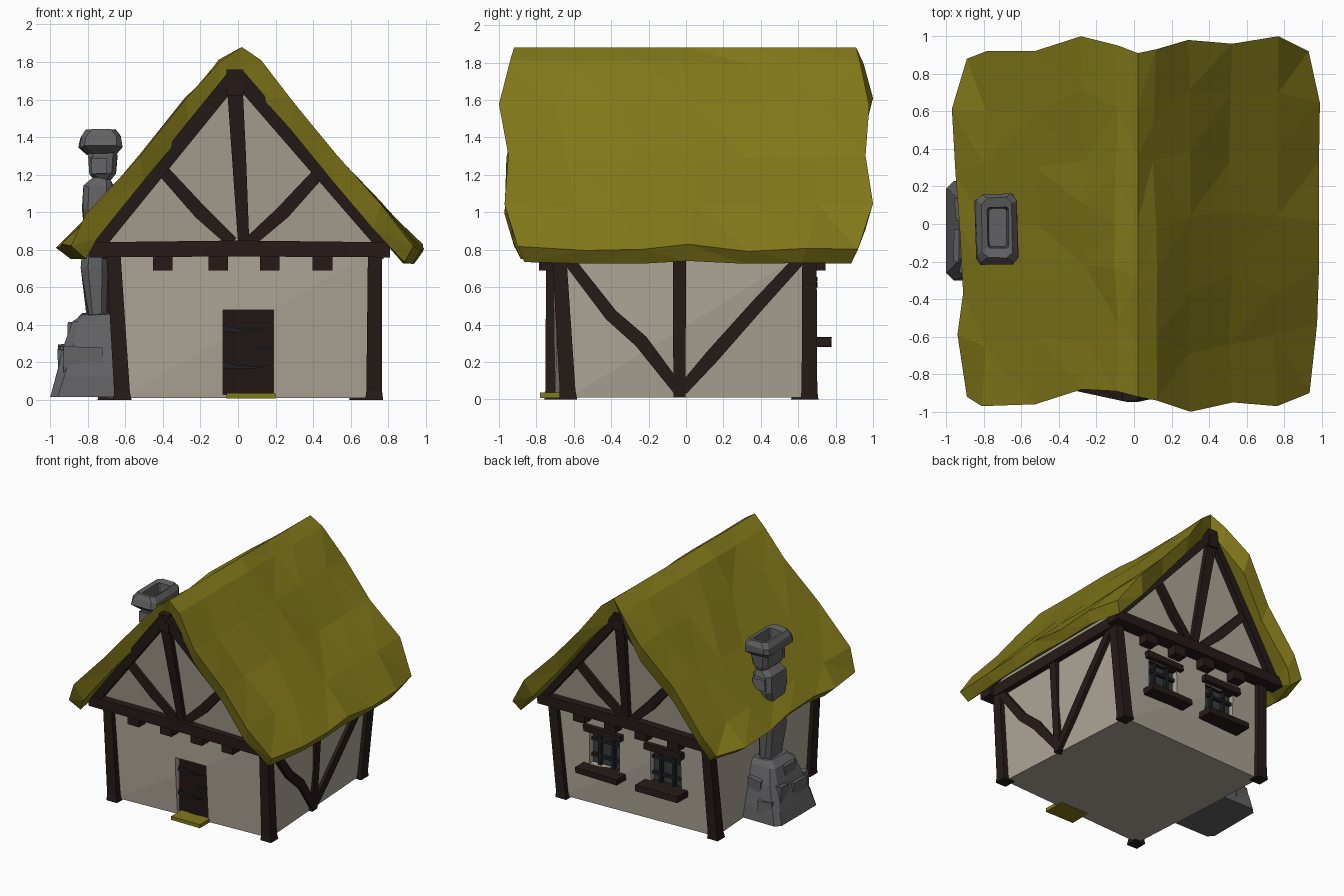
import bpy, bmesh, random
from mathutils import Vector

random.seed(4)


def material(name, rgb):
    m = bpy.data.materials.new(name)
    m.diffuse_color = (*rgb, 1)
    return m


WOOD = material("dark_wood", (0.019, 0.011, 0.009))
DOOR = material("door_wood", (0.014, 0.008, 0.007))
WALL = material("plaster", (0.42, 0.38, 0.31))
THATCH = material("thatch", (0.225, 0.19, 0.01))
STONE = material("stone", (0.12, 0.12, 0.125))
IRON = material("iron", (0.013, 0.014, 0.016))
GLASS = material("glass", (0.04, 0.045, 0.05))


def make(name, verts, faces, mat, triangulate=False):
    me = bpy.data.meshes.new(name)
    me.from_pydata([tuple(v) for v in verts], [], faces)
    bm = bmesh.new()
    bm.from_mesh(me)
    if triangulate:
        bmesh.ops.triangulate(bm, faces=bm.faces)
    bmesh.ops.recalc_face_normals(bm, faces=bm.faces)
    bm.to_mesh(me)
    bm.free()
    ob = bpy.data.objects.new(name, me)
    me.materials.append(mat)
    bpy.context.collection.objects.link(ob)
    return ob


def loft(name, rings, mat, caps=True, triangulate=False):
    n = len(rings[0])
    verts = [v for r in rings for v in r]
    faces = [(k * n + i, k * n + (i + 1) % n, (k + 1) * n + (i + 1) % n, (k + 1) * n + i)
             for k in range(len(rings) - 1) for i in range(n)]
    ends = (0, len(verts) - n)
    if caps == "strip":  # close a folded shell with quads between its two sides
        h = n // 2
        faces += [tuple(b + k for k in (i, i + 1, n - 2 - i, n - 1 - i)) for b in ends for i in range(h - 1)]
    elif caps:
        faces += [tuple(range(b, b + n)) for b in ends]
    return make(name, verts, faces, mat, triangulate)


def box(name, x, y, z, mat, jitter=0.0):
    j = lambda: random.uniform(-jitter, jitter)
    rings = [[(a + j(), b + j(), c + j()) for a, b in
              ((x[0], y[0]), (x[1], y[0]), (x[1], y[1]), (x[0], y[1]))] for c in z]
    return loft(name, rings, mat)


def beam(name, pts, normal, widths, depth, mat=WOOD):
    """Timber swept along pts, lying flat against a wall with the given normal."""
    pts, nrm = [Vector(p) for p in pts], Vector(normal)
    rings = []
    for i, p in enumerate(pts):
        t = pts[min(i + 1, len(pts) - 1)] - pts[max(i - 1, 0)]
        s = t.cross(nrm).normalized() * widths[i] / 2
        d = nrm * depth / 2
        rings.append([p - s - d, p + s - d, p + s + d, p - s + d])
    return loft(name, rings, mat)


# Walls: the foot is slightly twisted against the top
foot = [(-0.62, -0.70), (0.725, -0.625), (0.645, 0.665), (-0.70, 0.61)]
head = [(-0.67, -0.71), (0.73, -0.68), (0.73, 0.66), (-0.66, 0.66)]
walls = loft("walls", [[(x, y, 0.01) for x, y in foot], [(x, y, 0.80) for x, y in head]],
             WALL, triangulate=True)

# Door and window recesses
openings = [((-0.08, 0.19), (-0.9, -0.62), (0.03, 0.48))]
window_x = (0.275, -0.275)
openings += [((x - 0.135, x + 0.135), (0.60, 0.9), (0.33, 0.60)) for x in window_x]
for o in openings:
    cutter = box("recess_cutter", *o, WALL)
    cutter.hide_render = True
    mod = walls.modifiers.new("recess", "BOOLEAN")
    mod.operation, mod.solver, mod.object = "DIFFERENCE", "EXACT", cutter
    bpy.context.view_layer.objects.active = walls
    bpy.ops.object.modifier_apply(modifier=mod.name)
    bpy.data.objects.remove(cutter)

# Leaning corner posts
for (fx, fy), (hx, hy) in zip([(-0.615, -0.71), (0.725, -0.63), (0.64, 0.66), (-0.70, 0.61)],
                              [(-0.665, -0.71), (0.73, -0.68), (0.73, 0.66), (-0.66, 0.66)]):
    rings = []
    for t, w in ((0, 0.048), (0.06, 0.042), (0.5, 0.04), (1, 0.038)):
        x, y = fx + (hx - fx) * t, fy + (hy - fy) * t
        rings.append([(x + a * w, y + b * w, 0.80 * t)
                      for a, b in ((-1, -1), (1, -1), (1, 1), (-1, 1))])
    loft("corner_post", rings, WOOD)

# Right wall centre post and braces, plates under both eaves
beam("side_post", [(0.69, -0.035, 0.01), (0.735, -0.035, 0.8)], (1, 0, 0), (0.065, 0.07), 0.06)
for pts in ([(0.69, -0.04, 0.05), (0.717, -0.24, 0.31), (0.726, -0.40, 0.45), (0.735, -0.64, 0.76)],
            [(0.69, -0.02, 0.05), (0.70, 0.14, 0.23), (0.715, 0.38, 0.50), (0.73, 0.62, 0.76)]):
    beam("side_brace", pts, (1, 0, 0), (0.06, 0.075, 0.07, 0.06), 0.06)
for x in (-0.68, 0.735):
    box("wall_plate", (x - 0.04, x + 0.04), (-0.72, 0.68), (0.75, 0.84), WOOD)

# Gables lean outwards up to the ridge; the framing follows the lean
gable = [(-0.74, 0.78), (0.76, 0.78), (0.76, 0.84), (0.0, 1.73), (-0.74, 0.84)]


def lean(s, z, out=0.0):
    return -0.02 + s * (0.725 + out + 0.16 * max(0, z - 0.84) / 0.9)


loft("gable_walls", [[(x, lean(s, z), z) for x, z in gable] for s in (-1, 1)], WALL)
n = (0, 1, 0)
framing = [("king_post", [(0.03, 0.84), (0.005, 1.3), (-0.02, 1.72)], (0.06, 0.075, 0.085), 0.06),
           ("gable_brace", [(-0.03, 0.84), (-0.2, 1.0), (-0.39, 1.21)], (0.06, 0.075, 0.065), 0.05),
           ("gable_brace", [(0.06, 0.84), (0.24, 1.0), (0.46, 1.24)], (0.06, 0.075, 0.065), 0.05),
           ("rafter", [(-0.745, 0.83), (-0.01, 1.735)], (0.08, 0.08), 0.07),
           ("rafter", [(0.775, 0.83), (-0.01, 1.735)], (0.08, 0.08), 0.07)]
for s in (-1, 1):
    y = lean(s, 0.8, 0.01)
    beam("tie_beam", [(-0.79, y, 0.80), (0.0, y, 0.807), (0.81, y, 0.80)], n, (0.08, 0.085, 0.08), 0.11)
    for name, pts, widths, depth in framing:
        beam(name, [(x, lean(s, z, 0.008), z) for x, z in pts], n, widths, depth)
    top = lean(s, 1.70)
    box("ridge_beam_end", (-0.06, 0.03), sorted((top - s * 0.1, top + s * 0.045)), (1.62, 1.76), WOOD)
    for x in (-0.40, -0.105, 0.17, 0.45):
        box("joist_end", (x - 0.052, x + 0.052), sorted((y - s * 0.1, y + s * 0.03)), (0.69, 0.77), WOOD)

# Thatched roof: uneven thick shell; columns are outer x,z, inner x,z, front y, back y
section = [(-0.96, 0.82, -0.88, 0.75, -0.92, 0.88), (-0.80, 0.98, -0.75, 0.86, -0.97, 0.92),
           (-0.52, 1.29, -0.50, 1.17, -0.96, 0.92), (-0.27, 1.60, -0.26, 1.46, -0.88, 1.00),
           (-0.09, 1.80, -0.10, 1.64, -0.89, 0.95), (0.02, 1.88, -0.01, 1.755, -0.92, 0.91),
           (0.11, 1.80, 0.10, 1.64, -0.94, 0.93), (0.29, 1.57, 0.28, 1.44, -1.00, 0.98),
           (0.52, 1.30, 0.50, 1.17, -0.95, 0.96), (0.76, 1.04, 0.72, 0.91, -0.97, 1.00),
           (0.98, 0.80, 0.93, 0.725, -0.90, 0.92)]
eave_left = (0.07, 0.02, 0.05, 0.03, 0.01, -0.01, 0.07)
eave_right = (-0.045, -0.005, 0.005, 0.005, 0.005, 0.01, -0.05)
rows, last = 7, len(section) - 1
rings = []
for r in range(rows):
    t = r / (rows - 1)
    outer, inner = [], []
    for i, (ox, oz, ix, iz, yf, yb) in enumerate(section):
        y = yf + (yb - yf) * t + (random.uniform(-0.07, 0.07) if 0 < r < rows - 1 else 0)
        bump = 0 if i in (0, 5, last) else random.uniform(-0.02, 0.02)
        shift = eave_left[r] if i == 0 else eave_right[r] if i == last else 0
        side = -1 if i < 5 else 1
        edge = random.uniform(-0.01, 0.03) if i in (0, last) else 0
        outer.append((ox + shift + side * bump * 0.7, y, oz + bump * 0.6 + edge))
        inner.append((ix + shift, y * 0.96, iz + max(0, edge) * 0.5))
    rings.append(outer + inner[::-1])
loft("thatched_roof", rings, THATCH, caps="strip", triangulate=True)


# Chimney: chamfered rings, base to hollow cap
def ring(x0, x1, y0, y1, z, c=0.03, j=0.008):
    pts = [(x0 + c, y0), (x1 - c, y0), (x1, y0 + c), (x1, y1 - c),
           (x1 - c, y1), (x0 + c, y1), (x0, y1 - c), (x0, y0 + c)]
    q = lambda: random.uniform(-j, j)
    return [(x + q(), y + q(), z + q()) for x, y in pts]


loft("chimney_base", [ring(-1.0, -0.60, -0.30, 0.23, 0.015, 0.04, 0),
                      ring(-0.98, -0.60, -0.28, 0.22, 0.12, 0.05),
                      ring(-0.92, -0.60, -0.22, 0.17, 0.30, 0.04),
                      ring(-0.88, -0.62, -0.18, 0.13, 0.42), ring(-0.82, -0.64, -0.15, 0.10, 0.46)], STONE)
loft("chimney_stack", [ring(-0.80, -0.70, -0.13, 0.08, 0.44), ring(-0.83, -0.70, -0.14, 0.09, 0.70),
                       ring(-0.82, -0.69, -0.13, 0.08, 0.92), ring(-0.83, -0.67, -0.16, 0.11, 1.02),
                       ring(-0.82, -0.67, -0.15, 0.10, 1.14), ring(-0.77, -0.67, -0.13, 0.08, 1.18),
                       ring(-0.79, -0.65, -0.14, 0.09, 1.21), ring(-0.80, -0.64, -0.15, 0.10, 1.30),
                       ring(-0.78, -0.66, -0.14, 0.09, 1.34)], STONE)
loft("chimney_cap", [ring(-0.80, -0.65, -0.17, 0.12, 1.31), ring(-0.845, -0.62, -0.21, 0.16, 1.35),
                     ring(-0.84, -0.62, -0.20, 0.16, 1.40), ring(-0.81, -0.65, -0.18, 0.14, 1.44, 0.03, 0.004),
                     ring(-0.78, -0.67, -0.13, 0.09, 1.43, 0.01, 0.003),
                     ring(-0.77, -0.68, -0.12, 0.08, 1.33, 0.01, 0)], STONE)
for x, y, z in [((-0.92, -0.73), (-0.265, -0.20), (0.12, 0.28)), ((-0.93, -0.80), (0.14, 0.22), (0.05, 0.19)),
                ((-0.80, -0.69), (0.10, 0.185), (0.20, 0.33)), ((-0.96, -0.88), (-0.20, -0.04), (0.14, 0.26)),
                ((-0.95, -0.86), (0.02, 0.14), (0.17, 0.29)), ((-0.91, -0.84), (-0.13, 0.01), (0.30, 0.41)),
                ((-0.80, -0.70), (0.05, 0.12), (1.03, 1.13)), ((-0.78, -0.70), (-0.16, -0.10), (1.21, 1.29))]:
    box("chimney_stone", x, y, z, STONE, 0.012)

# Door, ironwork and step
for i in range(3):
    x = -0.08 + i * 0.09
    box("door_plank", (x, x + 0.09), (-0.645 - 0.006 * (i % 2), -0.60), (0.03, 0.48), DOOR)
for z in (0.37, 0.175):
    beam("door_hinge", [(-0.08, -0.654, z + 0.01), (0.0, -0.654, z), (0.13, -0.654, z)], (0, 1, 0),
         (0.035, 0.02, 0.008), 0.012, IRON)
box("door_handle", (0.10, 0.18), (-0.665, -0.645), (0.27, 0.283), IRON)
box("door_step", (-0.06, 0.20), (-0.78, -0.60), (0.008, 0.037), THATCH)

# Back windows with bars, sill and lintel
for x in window_x:
    box("window_glass", (x - 0.135, x + 0.135), (0.59, 0.612), (0.33, 0.60), GLASS)
    for dx in (-0.06, 0.06):
        box("window_bar", (x + dx - 0.012, x + dx + 0.012), (0.612, 0.642), (0.33, 0.60), IRON)
    for z in (0.40, 0.53):
        box("window_bar", (x - 0.135, x + 0.135), (0.612, 0.638), (z - 0.012, z + 0.012), IRON)
    box("window_sill", (x - 0.19, x + 0.19), (0.60, 0.775), (0.28, 0.33), WOOD, 0.005)
    box("window_lintel", (x - 0.17, x + 0.17), (0.60, 0.70), (0.60, 0.65), WOOD, 0.004)
